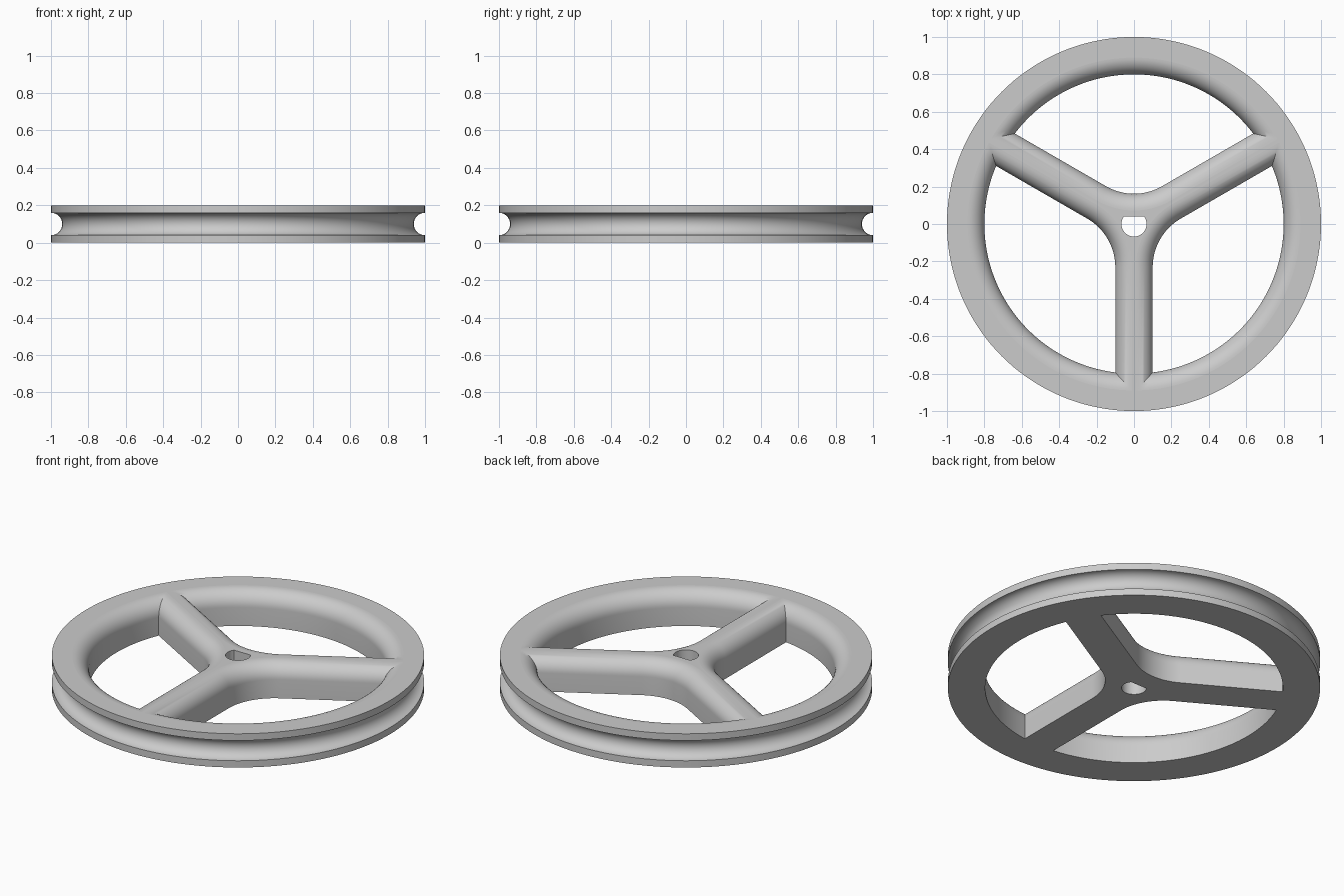
import bpy, bmesh
from math import sin, cos, asin, pi, radians

if "Cube" in bpy.data.objects:
    bpy.data.objects.remove(bpy.data.objects["Cube"])

HEIGHT = 0.2
RIM_INNER = 0.8      # radius of the windows' outer arc
SPOKE_HALF = 0.1     # half width of a spoke
HUB_FILLET = 0.3     # corner radius between two spokes
EDGE_ROUND = 0.09    # rounding of the upper window edges
GROOVE = 0.06        # radius of the belt groove
BORE, BORE_FLAT = 0.067, 0.04


def arc(radius, start, end, steps, cy=0.0):
    """Points along an arc centred on (0, cy), both ends included."""
    angles = [start + (end - start) * i / steps for i in range(steps + 1)]
    return [(radius * cos(a), cy + radius * sin(a)) for a in angles]


def window(offset, turn):
    """Outline of the opening between two spokes, grown by offset."""
    radius, half = RIM_INNER + offset, SPOKE_HALF - offset
    centre = (SPOKE_HALF + HUB_FILLET) / sin(pi / 3)
    corner = pi / 6 + asin(half / radius)
    pts = arc(HUB_FILLET + offset, -2 * pi / 3, -pi / 3, 24, centre)
    pts += arc(radius, corner, pi - corner, 48)
    return [(x * cos(turn) - y * sin(turn), x * sin(turn) + y * cos(turn)) for x, y in pts]


bm = bmesh.new()
cap_edges = {"bottom": [], "top": []}


def skin(sections):
    """Join outlines at rising heights into one wall and keep its end edges."""
    loops = [[bm.verts.new((x, y, z)) for x, y in pts] for pts, z in sections]
    n = len(loops[0])
    for low, high in zip(loops, loops[1:]):
        for i in range(n):
            j = (i + 1) % n
            bm.faces.new((low[i], low[j], high[j], high[i]))
    for name, loop in (("bottom", loops[0]), ("top", loops[-1])):
        cap_edges[name] += [bm.edges.get((loop[i], loop[(i + 1) % n])) for i in range(n)]


# Outer rim with its semicircular groove
profile = [(1, 0)]
profile += [(1 - GROOVE * cos(a), HEIGHT / 2 + GROOVE * sin(a))
            for a in (radians(-90 + 180 * i / 16) for i in range(17))]
profile.append((1, HEIGHT))
skin([(arc(r, 0, 2 * pi, 144)[:-1], z) for r, z in profile])

# Three windows, rounded over at the top only
for k in range(3):
    sections = [(window(0, k * 2 * pi / 3), 0)]
    for i in range(13):
        a = pi / 2 * i / 12
        sections.append((window(EDGE_ROUND * (1 - cos(a)), k * 2 * pi / 3),
                         HEIGHT - EDGE_ROUND * (1 - sin(a))))
    skin(sections)

# D-shaped shaft bore, flat towards the back
flat = asin(BORE_FLAT / BORE)
bore = arc(BORE, pi - flat, 2 * pi + flat, 40)
skin([(bore, 0), (bore, HEIGHT)])

# Flat bottom and top faces around the openings
for edges in cap_edges.values():
    bmesh.ops.triangle_fill(bm, edges=edges, use_beauty=True, use_dissolve=False)
bmesh.ops.recalc_face_normals(bm, faces=bm.faces)

mesh = bpy.data.meshes.new("pulley_wheel")
bm.to_mesh(mesh)
bm.free()
wheel = bpy.data.objects.new("pulley_wheel", mesh)
bpy.context.collection.objects.link(wheel)

# Plain grey material
grey = bpy.data.materials.new("light_grey")
grey.use_nodes = True
colour = (0.6, 0.6, 0.6, 1)
grey.diffuse_color = colour
grey.node_tree.nodes["Principled BSDF"].inputs["Base Color"].default_value = colour
mesh.materials.append(grey)

# Smooth walls, flat caps
bpy.ops.object.select_all(action="DESELECT")
wheel.select_set(True)
bpy.context.view_layer.objects.active = wheel
bpy.ops.object.shade_smooth_by_angle(angle=radians(30))
for face in mesh.polygons:
    if abs(face.normal.z) > 0.9999:
        face.use_smooth = False
